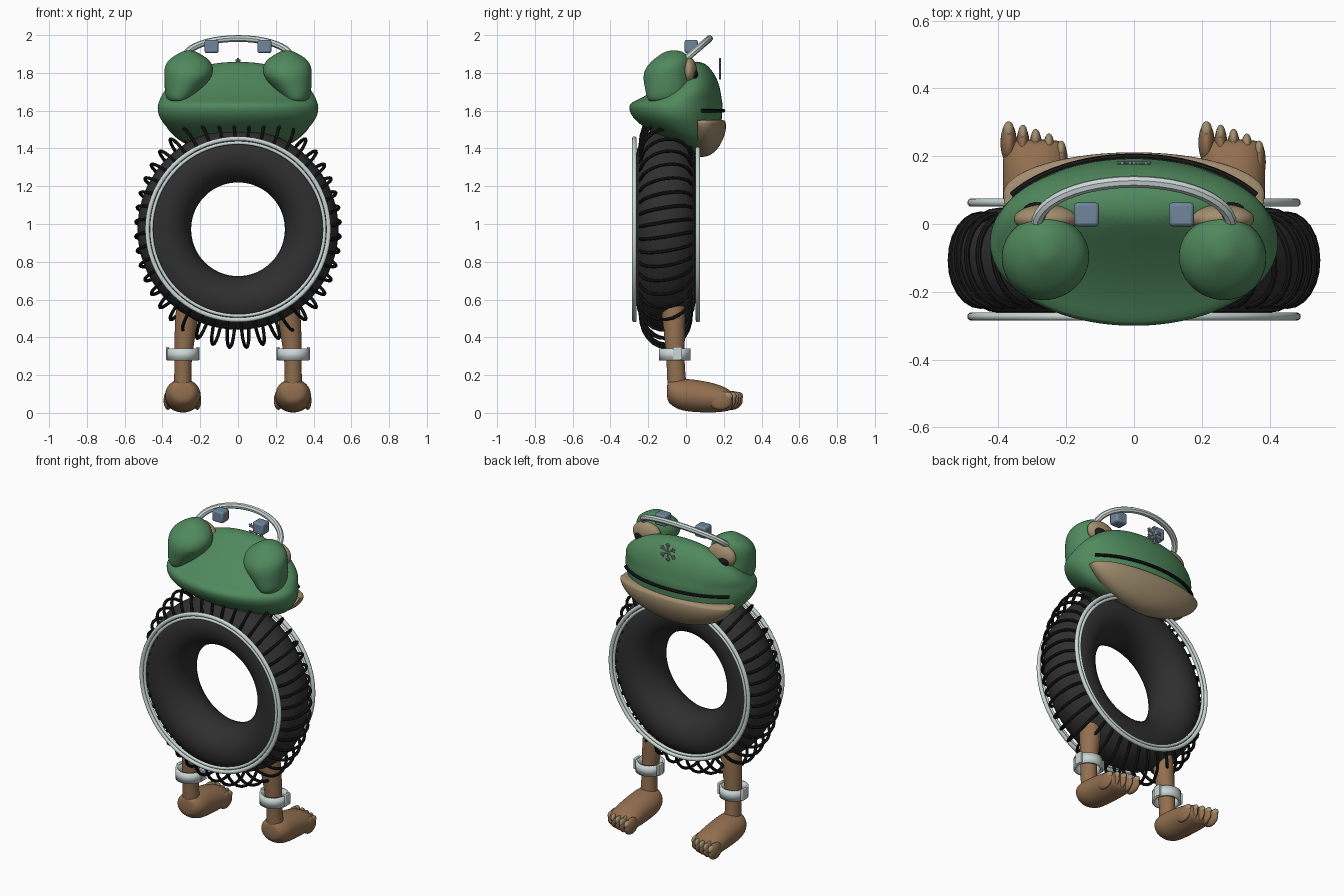
import bpy
import bmesh
from math import sin, cos, pi
from mathutils import Vector

cube = bpy.data.objects.get("Cube")
if cube:
    bpy.data.objects.remove(cube, do_unlink=True)


def material(name, *rgb):
    mat = bpy.data.materials.new(name)
    mat.use_nodes = True
    mat.diffuse_color = (*rgb, 1)
    node = next(n for n in mat.node_tree.nodes if n.type == 'BSDF_PRINCIPLED')
    node.inputs["Base Color"].default_value = (*rgb, 1)
    return mat


green = material("frog green", .08, .25, .11)
beige = material("pale beige", .36, .27, .16)
skin = material("brown skin", .29, .16, .08)
rubber = material("tyre rubber", .028, .028, .028)
black = material("black", .01, .01, .01)
silver = material("pale metal", .6, .69, .67)
blue = material("slate blue", .16, .24, .33)
steel = material("steel", .35, .37, .42)


def finish(name, mat):
    ob = bpy.context.object
    ob.name = name
    ob.data.materials.clear()
    ob.data.materials.append(mat)
    bpy.ops.object.shade_smooth_by_angle(angle=0.7)
    return ob


def from_bmesh(name, bm, mat):
    bmesh.ops.recalc_face_normals(bm, faces=bm.faces)
    mesh = bpy.data.meshes.new(name)
    bm.to_mesh(mesh)
    bm.free()
    ob = bpy.data.objects.new(name, mesh)
    bpy.context.collection.objects.link(ob)
    bpy.ops.object.select_all(action='DESELECT')
    bpy.context.view_layer.objects.active = ob
    ob.select_set(True)
    return finish(name, mat)


def loft(name, sections, mat, along_y=False, offset=(0, 0, 0), sides=24):
    """Sections: (position, centre x, half width, low edge, high edge)."""
    bm = bmesh.new()
    rings = []
    for t, cx, hw, low, high in sections:
        ring = []
        for i in range(sides):
            a = 2 * pi * i / sides
            x = cx + hw * cos(a)
            d = (low + high) / 2 + (high - low) / 2 * sin(a)
            point = Vector((x, t, d) if along_y else (x, d, t))
            ring.append(bm.verts.new(point + Vector(offset)))
        rings.append(ring)
    for lo, hi in zip(rings, rings[1:]):
        for i in range(sides):
            j = (i + 1) % sides
            bm.faces.new((lo[i], lo[j], hi[j], hi[i]))
    bm.faces.new(rings[0])
    bm.faces.new(rings[-1])
    ob = from_bmesh(name, bm, mat)
    for p in ob.data.polygons:
        p.use_smooth = True
    ob.modifiers.new("smooth", 'SUBSURF').levels = 2
    ob.modifiers["smooth"].render_levels = 2
    return ob


def tubes(name, paths, radius, mat):
    curve = bpy.data.curves.new(name, 'CURVE')
    curve.dimensions = '3D'
    curve.bevel_depth = radius
    curve.bevel_resolution = 2
    curve.use_fill_caps = True
    for path in paths:
        spline = curve.splines.new('POLY')
        spline.points.add(len(path) - 1)
        for point, co in zip(spline.points, path):
            point.co = (*co, 1)
    ob = bpy.data.objects.new(name, curve)
    bpy.context.collection.objects.link(ob)
    bpy.ops.object.select_all(action='DESELECT')
    bpy.context.view_layer.objects.active = ob
    ob.select_set(True)
    bpy.ops.object.convert(target='MESH')
    return finish(name, mat)


def torus(name, y, major, minor, mat, stretch=1):
    bpy.ops.mesh.primitive_torus_add(
        location=(0, y, WHEEL_Z), rotation=(pi / 2, 0, 0), major_radius=major,
        minor_radius=minor, major_segments=72, minor_segments=24)
    bpy.context.object.scale.z = stretch
    return finish(name, mat)


def ellipsoid(name, loc, size, mat):
    bpy.ops.mesh.primitive_uv_sphere_add(segments=24, ring_count=16, location=loc)
    bpy.context.object.scale = size
    return finish(name, mat)


def box(name, loc, size, mat, bevel=.01):
    bpy.ops.mesh.primitive_cube_add(size=1, location=loc)
    ob = bpy.context.object
    ob.scale = size
    bpy.ops.object.transform_apply(location=False, rotation=False)
    mod = ob.modifiers.new("bevel", 'BEVEL')
    mod.width, mod.segments = bevel, 2
    return finish(name, mat)


WHEEL_Y, WHEEL_Z = -.107, .972

# Tyre body and the paired hoops on each side
torus("tyre", WHEEL_Y, .39, .142, rubber, 1.1)
for label, y in (("front", .063), ("rear", -.273)):
    torus(label + "_outer_hoop", y, .48, .012, silver)
    torus(label + "_inner_hoop", y, .458, .009, silver)

# Looped ribs around the tread, longer at top and bottom
ribs = []
COUNT = 44
for k in range(COUNT):
    a = 2 * pi * (k + .5) / COUNT
    reach = .09 + .085 * cos(a) ** 2
    rib = []
    for s in range(13):
        u = pi * s / 12
        r, b = .452 + reach * sin(u), a + .04 * cos(u)
        rib.append((r * sin(b), WHEEL_Y + .135 * cos(u), WHEEL_Z - r * cos(b)))
    ribs.append(rib)
tubes("tread_ribs", ribs, .009, black)

# Head with a sloping dished back, and the pale lower jaw
loft("head", [
    (1.36, 0, .05, .05, .1), (1.39, 0, .2, 0, .15), (1.44, 0, .31, -.1, .18),
    (1.5, 0, .37, -.21, .19), (1.56, 0, .42, -.285, .19),
    (1.61, 0, .43, -.305, .195), (1.64, 0, .425, -.3, .195),
    (1.66, 0, .415, -.25, .19), (1.7, 0, .4, -.18, .185),
    (1.76, 0, .34, -.1, .17), (1.82, 0, .25, -.03, .135),
    (1.86, 0, .1, .02, .09)], green, sides=32)
loft("lower_jaw", [
    (1.355, 0, .05, .05, .11), (1.38, 0, .19, .03, .155),
    (1.43, 0, .3, 0, .19), (1.49, 0, .37, -.02, .213),
    (1.54, 0, .395, -.04, .213), (1.555, 0, .38, -.04, .2)], beige, sides=32)
# Keep only the front part of the jaw
jaw = bpy.context.object.data
bm = bmesh.new()
bm.from_mesh(jaw)
bmesh.ops.bisect_plane(bm, geom=bm.verts[:] + bm.edges[:] + bm.faces[:],
                       plane_co=(0, .06, 0), plane_no=(0, 1, 0), clear_inner=True)
bm.to_mesh(jaw)
bm.free()

# Mouth line
mouth = []
for i in range(25):
    a = pi * (.185 + .63 * i / 24)
    mouth.append((.432 * cos(a), -.055 + .253 * sin(a), 1.6))
tubes("mouth_line", [mouth], .01, black)

# Bulging eyes
for label, s in (("left", 1), ("right", -1)):
    loft(label + "_eye_bulge", [
        (1.64, s * .31, .045, -.19, -.05), (1.67, s * .31, .075, -.21, 0),
        (1.73, s * .285, .105, -.22, .02), (1.78, s * .262, .13, -.23, .025),
        (1.83, s * .26, .132, -.215, .025), (1.87, s * .26, .11, -.175, .02),
        (1.895, s * .26, .07, -.14, .01), (1.92, s * .26, .025, -.1, -.03)], green)
    ellipsoid(label + "_eye", (s * .26, .015, 1.81), (.095, .043, .072), beige)
    ellipsoid(label + "_pupil", (s * .285, .042, 1.79), (.042, .022, .032), black)

# Arched band with two rounded blocks
arc = [(.285 * cos(pi * i / 24), .125 * sin(pi * i / 24),
        1.875 + .107 * sin(pi * i / 24)) for i in range(25)]
tubes("head_band", [arc], .018, silver)
for label, s in (("left", 1), ("right", -1)):
    box(label + "_band_block", (s * .14, .028, 1.94), (.074, .07, .07), blue)

# Snowflake floating before the forehead
arms = []
for k in range(6):
    a = pi * k / 3 + pi / 6
    hub = Vector((0, .18, 1.822))
    ray = Vector((cos(a), 0, sin(a)))
    arms.append([hub, hub + ray * .056])
    for turn in (-.6, .6):
        twig = Vector((cos(a + turn), 0, sin(a + turn)))
        arms.append([hub + ray * .03, hub + ray * .03 + twig * .022])
tubes("snowflake", arms, .0045, steel)

# Legs, cuffs and feet; both feet carry the big toe on the same side
for label, s in (("left", 1), ("right", -1)):
    x = s * .292
    loft(label + "_leg", [
        (.1, x, .055, -.1, .01), (.18, x, .046, -.1, .0), (.28, x, .046, -.105, -.008),
        (.4, x - s * .01, .056, -.115, -.005), (.52, x - s * .022, .063, -.13, 0),
        (.64, x - s * .03, .06, -.14, -.01)], skin, sides=16)

    bpy.ops.mesh.primitive_cylinder_add(vertices=32, radius=.083, depth=.064,
                                        end_fill_type='NOTHING', location=(x, -.06, .31))
    cuff = finish(label + "_ankle_cuff", silver)
    cuff.modifiers.new("thickness", 'SOLIDIFY').thickness = .014
    for side in (-1, 1):
        box(label + "_cuff_clasp", (x + side * .08, -.045, .315), (.016, .05, .07),
            silver, .004)

    loft(label + "_foot", [
        (-.102, 0, .045, .07, .16), (-.085, 0, .075, .045, .175),
        (-.04, 0, .095, .015, .182), (.03, 0, .095, .004, .18),
        (.12, 0, .095, 0, .165), (.19, 0, .097, .004, .145),
        (.235, 0, .09, .012, .12), (.25, 0, .07, .03, .1)],
        skin, True, (x, 0, 0))
    for k, (dx, tip) in enumerate(((-.078, .3), (-.036, .29), (.002, .278),
                                   (.041, .264), (.077, .243))):
        w = .024 if k == 0 else .02
        ellipsoid(label + "_toe", (x + dx, tip - .06, .066), (w, .06, .05), skin)
        ellipsoid(label + "_toenail", (x + dx, tip - .025, .088),
                  (w * .7, .028, .024), beige)
